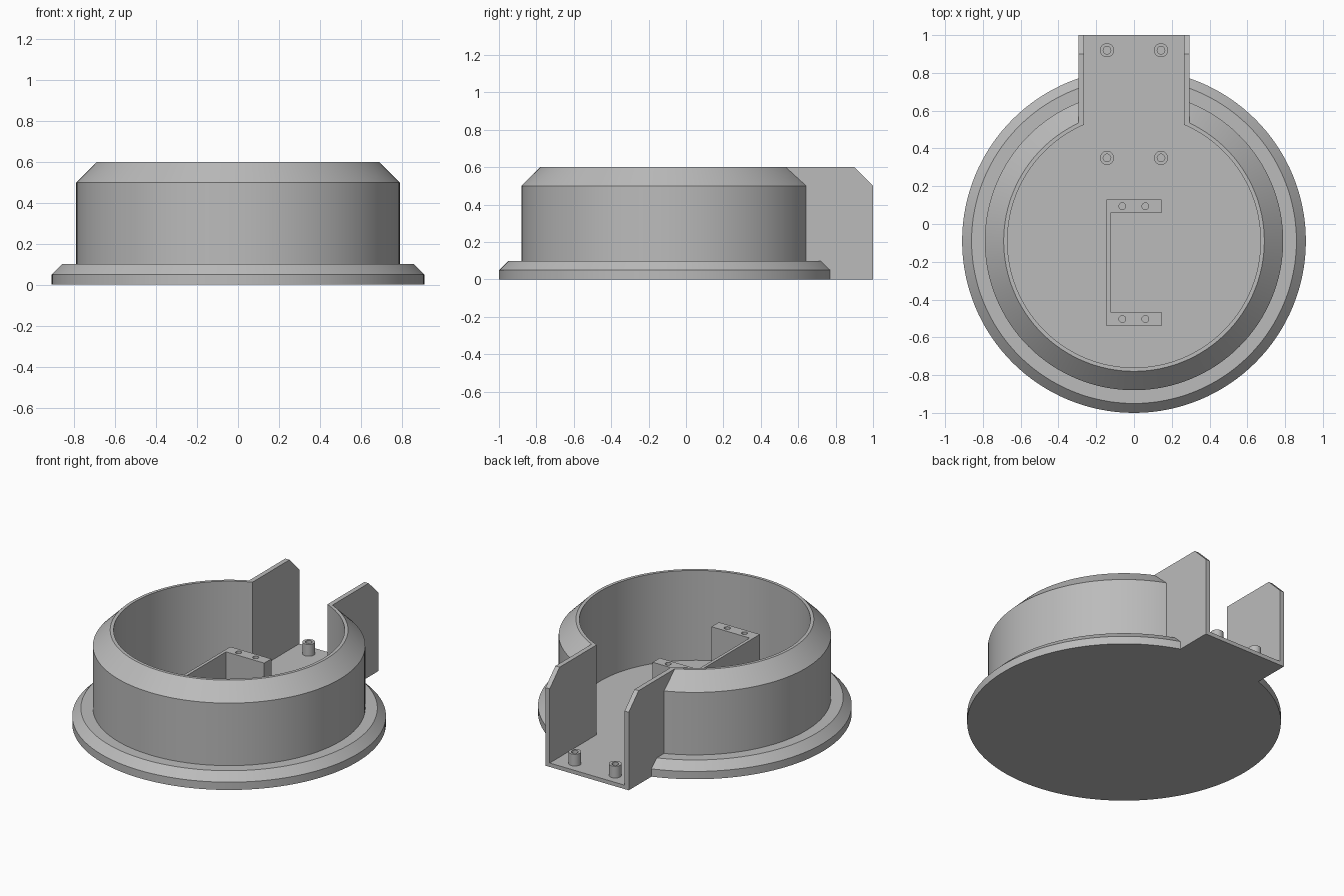
import bpy, bmesh, math
from mathutils import Vector

if "Cube" in bpy.data.objects:
    bpy.data.objects.remove(bpy.data.objects["Cube"], do_unlink=True)

CENTRE_Y = -0.09      # axis of the round body
FLOOR = 0.025         # floor thickness
RIM = 0.6             # overall height
BRACKET_TOP = 0.37

grey = bpy.data.materials.new("plain grey")
grey.use_nodes = True
grey.diffuse_color = (0.5, 0.5, 0.5, 1)
grey.node_tree.nodes["Principled BSDF"].inputs["Base Color"].default_value = (0.5, 0.5, 0.5, 1)


def finish(name, bm):
    bmesh.ops.recalc_face_normals(bm, faces=bm.faces)
    mesh = bpy.data.meshes.new(name)
    bm.to_mesh(mesh)
    bm.free()
    mesh.materials.append(grey)
    obj = bpy.data.objects.new(name, mesh)
    bpy.context.collection.objects.link(obj)
    return obj


def lathe(name, profile, x, y, sides=128):
    """Turn (radius, z) points about a vertical axis and cap both ends."""
    bm = bmesh.new()
    turn = [2 * math.pi * i / sides for i in range(sides)]
    rings = [[bm.verts.new((x + r * math.cos(a), y + r * math.sin(a), z)) for a in turn]
             for r, z in profile]
    for low, high in zip(rings, rings[1:]):
        for i in range(sides):
            j = (i + 1) % sides
            bm.faces.new((low[i], low[j], high[j], high[i]))
    bm.faces.new(rings[0])
    bm.faces.new(rings[-1])
    return finish(name, bm)


def prism(name, points, sweep):
    """Extrude a flat outline along a vector."""
    bm = bmesh.new()
    face = bm.faces.new([bm.verts.new(p) for p in points])
    new = bmesh.ops.extrude_face_region(bm, geom=[face])["geom"]
    verts = [v for v in new if isinstance(v, bmesh.types.BMVert)]
    bmesh.ops.translate(bm, verts=verts, vec=Vector(sweep))
    return finish(name, bm)


def select_only(obj):
    bpy.ops.object.select_all(action='DESELECT')
    obj.select_set(True)
    bpy.context.view_layer.objects.active = obj


def combine(obj, tool, operation):
    select_only(obj)
    mod = obj.modifiers.new("combine", 'BOOLEAN')
    mod.operation = operation
    mod.solver = 'EXACT'
    mod.object = tool
    bpy.ops.object.modifier_apply(modifier=mod.name)
    bpy.data.objects.remove(tool, do_unlink=True)


def smooth(obj):
    select_only(obj)
    bpy.ops.object.shade_smooth_by_angle(angle=math.radians(30))


# Round housing with a chamfered flange and rim
housing = lathe("housing", [(0.91, 0), (0.91, 0.05), (0.86, 0.1), (0.79, 0.1),
                            (0.79, 0.5), (0.69, RIM)], 0, CENTRE_Y)

# Rear channel, with sloped top corners at its open end
side = [(0.3, 0), (1, 0), (1, 0.5), (0.9, RIM), (0.3, RIM)]
channel = prism("channel", [(-0.295, y, z) for y, z in side], (0.59, 0, 0))
combine(housing, channel, 'UNION')

# Hollow out the round well and the channel
well = lathe("well_cutter", [(0.67, FLOOR), (0.67, 1)], 0, CENTRE_Y)
combine(housing, well, 'DIFFERENCE')
slot = prism("slot_cutter", [(-0.265, 0.2, FLOOR), (0.265, 0.2, FLOOR),
                             (0.265, 1.2, FLOOR), (-0.265, 1.2, FLOOR)], (0, 0, 1))
combine(housing, slot, 'DIFFERENCE')
smooth(housing)

# Four hollow screw posts
for place, y in (("front", 0.35), ("rear", 0.92)):
    for hand, x in (("right", -0.143), ("left", 0.143)):
        smooth(lathe(f"{place}_{hand}_post",
                     [(0.037, FLOOR - 0.01), (0.037, 0.1), (0.02, 0.1), (0.02, FLOOR + 0.005)],
                     x, y, 32))

# C-shaped bracket with two screw holes in each arm
outline = [(-0.145, -0.54), (0.145, -0.54), (0.145, -0.465), (-0.125, -0.465),
           (-0.125, 0.058), (0.145, 0.058), (0.145, 0.13), (-0.145, 0.13)]
bracket = prism("bracket", [(x, y, FLOOR - 0.01) for x, y in outline],
                (0, 0, BRACKET_TOP - FLOOR + 0.01))
for y in (-0.503, 0.094):
    for x in (-0.062, 0.06):
        hole = lathe("hole_cutter", [(0.018, BRACKET_TOP - 0.1), (0.018, BRACKET_TOP + 0.1)],
                     x, y, 24)
        combine(bracket, hole, 'DIFFERENCE')
smooth(bracket)
